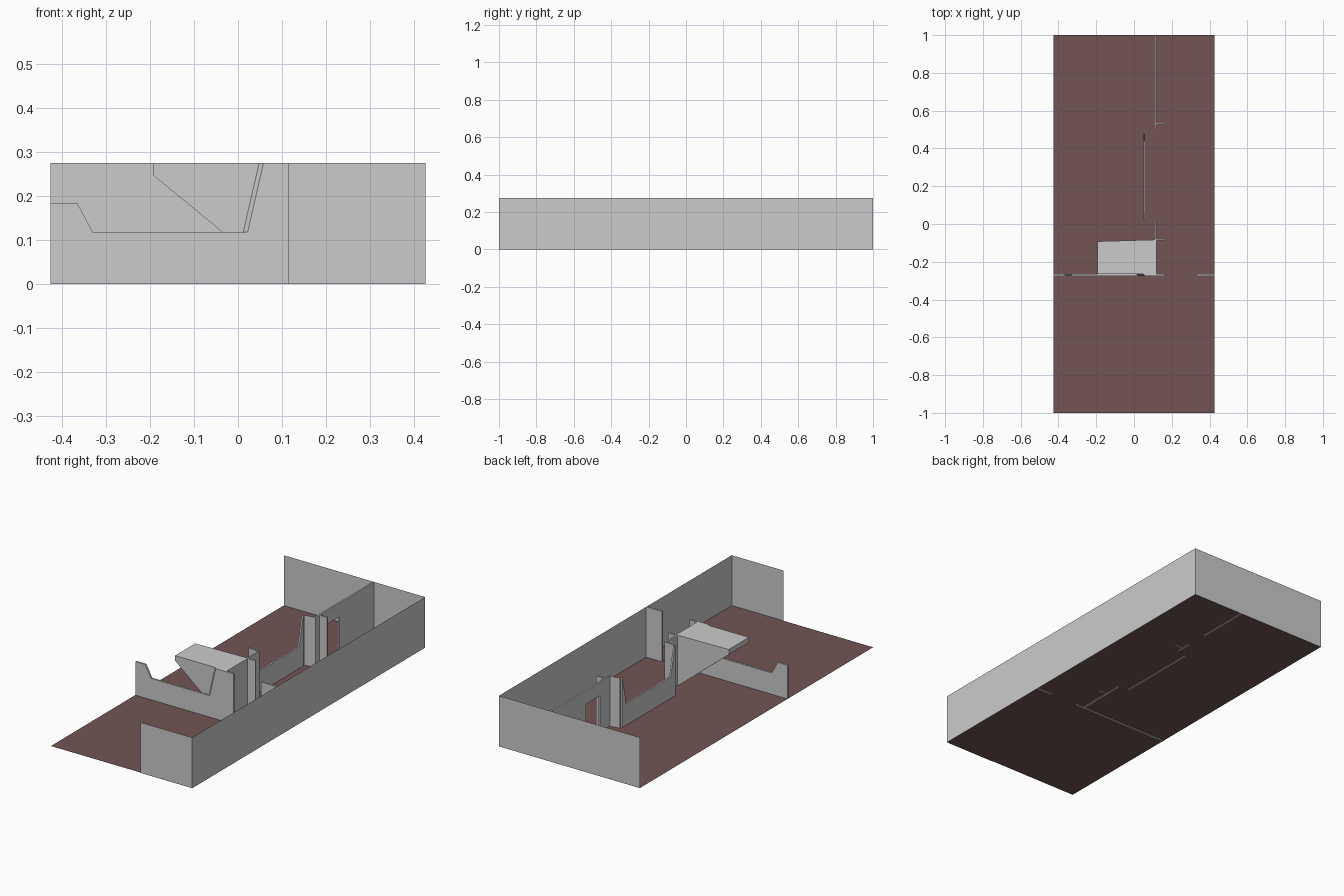
import bpy

if "Cube" in bpy.data.objects:
    bpy.data.objects.remove(bpy.data.objects["Cube"])

H = 0.275      # wall height
SILL = 0.118   # height of the low counter and window sill


def mesh_object(name, verts, faces):
    me = bpy.data.meshes.new(name)
    me.from_pydata(verts, [], faces)
    me.update()
    ob = bpy.data.objects.new(name, me)
    bpy.context.collection.objects.link(ob)
    return ob


def loft(name, a, b):
    """Closed solid between two matching outlines."""
    n = len(a)
    sides = [(i, (i + 1) % n, n + (i + 1) % n, n + i) for i in range(n)]
    return mesh_object(name, a + b, [tuple(reversed(range(n))), tuple(range(n, 2 * n))] + sides)


def box(name, x0, x1, y0, y1, z0=0.0, z1=H):
    ring = [(x0, y0), (x1, y0), (x1, y1), (x0, y1)]
    return loft(name, [(x, y, z0) for x, y in ring], [(x, y, z1) for x, y in ring])


def panel(name, p, q):
    """Single-sheet vertical wall between two plan points."""
    return mesh_object(name, [(*p, 0), (*q, 0), (*q, H), (*p, H)], [(0, 1, 2, 3)])


def wall_yz(name, x0, x1, profile):
    return loft(name, [(x0, y, z) for y, z in profile], [(x1, y, z) for y, z in profile])


# Floor
floor = mesh_object("floor", [(-.425, -1, .002), (.425, -1, .002), (.425, 1, .002), (-.425, 1, .002)],
                    [(0, 1, 2, 3)])
mat = bpy.data.materials.new("brown_floor")
mat.diffuse_color = (0.17, 0.09, 0.09, 1)
mat.use_nodes = True
mat.node_tree.nodes["Principled BSDF"].inputs["Base Color"].default_value = mat.diffuse_color
floor.data.materials.append(mat)

# Thin outer walls
panel("right_wall", (.425, -1), (.425, 1))
panel("back_wall", (.425, 1), (-.425, 1))
panel("front_wall", (.115, -1), (.425, -1))

# Cross wall with a wide low opening, whose right jamb is skewed
def cross_profile(y, d):
    pts = [(-.425, 0), (.165, 0), (.165, H), (.058 - d, H), (.022 - d, SILL),
           (-.33, SILL), (-.365, .184), (-.425, .184)]
    return [(x, y, z) for x, z in pts]

loft("cross_wall", cross_profile(-.275, 0), cross_profile(-.265, .01))
box("cross_wall_stub", .33, .425, -.275, -.265)

# Rear partition with a doorway
wall_yz("rear_partition", .11, .119,
        [(.497, 0), (.58, 0), (.58, .2), (.70, .2), (.70, 0), (1, 0), (1, H), (.497, H)])

# Front partition and the short door jambs
box("front_partition", .11, .119, -.265, .015)
for name, y in (("front_door_jamb", -.083), ("rear_door_jamb", .532)):
    box(name, .119, .165, y - .004, y + .004)

# Bay window wall with slanted ends, and its side returns
wall_yz("window_wall", .05, .059,
        [(.02, 0), (.48, 0), (.48, H), (.475, H), (.44, SILL), (.06, SILL), (.025, H), (.02, H)])
panel("front_window_return", (.055, .017), (.115, .015))
panel("rear_window_return", (.055, .487), (.115, .497))

# Stair block with a sloping underside
stair = [(-.193, H), (-.193, .247), (.108, 0), (.113, 0), (.113, H)]
loft("stair_block", [(x, -.265, z) for x, z in stair],
     [(x, -.083 + (x - .113) * .03, z) for x, z in stair])

# Make all solid normals face outward
import bmesh
for ob in bpy.context.collection.objects:
    bm = bmesh.new()
    bm.from_mesh(ob.data)
    if len(bm.faces) > 1:
        bmesh.ops.recalc_face_normals(bm, faces=bm.faces)
    bm.to_mesh(ob.data)
    bm.free()
